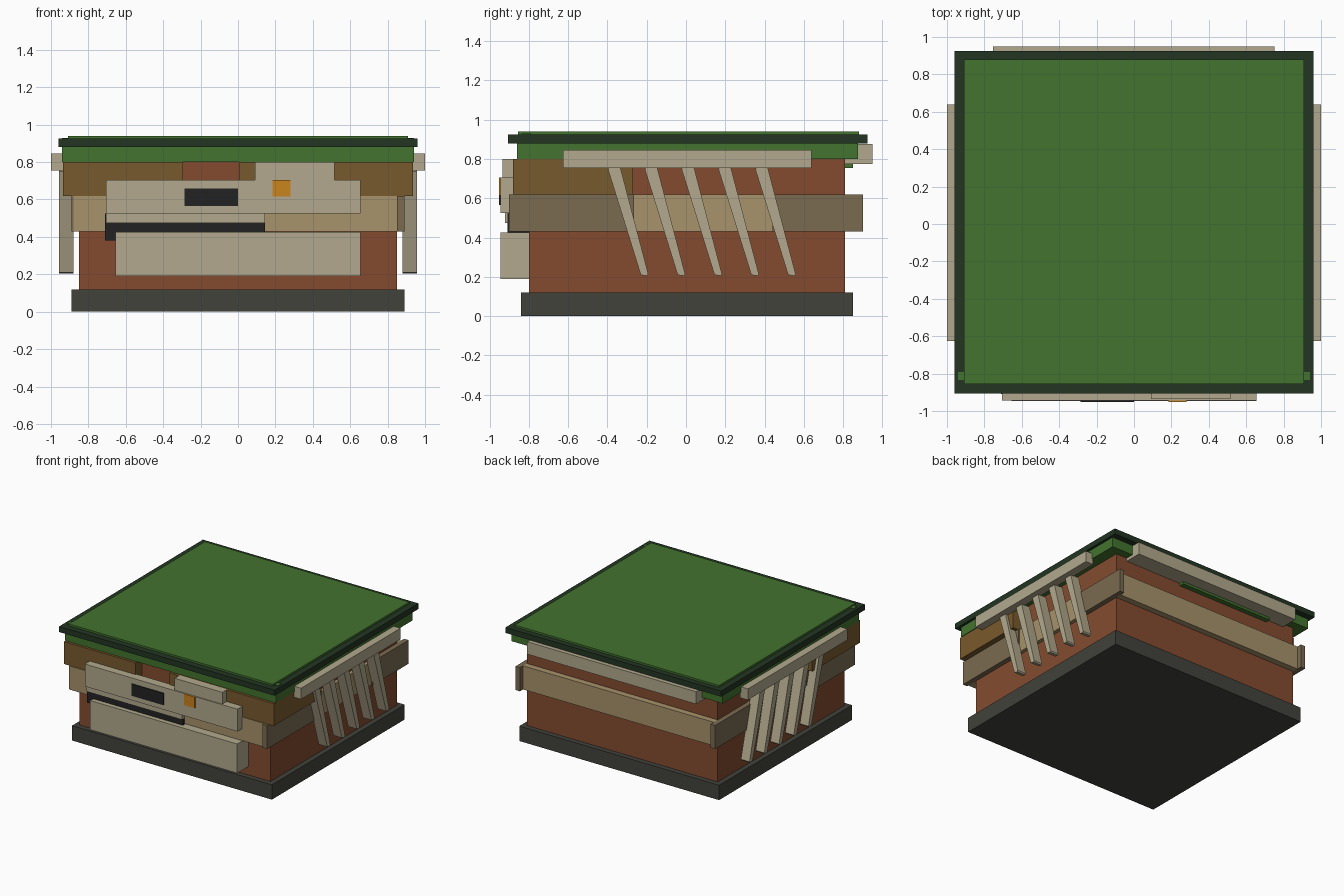
import bpy
import bmesh

cube = bpy.data.objects.get("Cube")
if cube:
    bpy.data.objects.remove(cube, do_unlink=True)


def linear(c):
    c /= 255
    return c / 12.92 if c <= 0.04045 else ((c + 0.055) / 1.055) ** 2.4


def material(name, *rgb):
    m = bpy.data.materials.new(name)
    color = [linear(c) for c in rgb] + [1]
    m.diffuse_color = color
    m.use_nodes = True
    m.node_tree.nodes["Principled BSDF"].inputs["Base Color"].default_value = color
    return m


brick = material("brick red", 132, 75, 48)
stone = material("dark stone", 66, 66, 60)
green = material("roof green", 66, 115, 46)
trim = material("dark green trim", 34, 53, 34)
cream = material("pale timber", 178, 169, 141)
brown = material("brown timber", 121, 90, 45)
tan = material("tan band", 167, 147, 107)
drab = material("drab band", 122, 107, 81)
black = material("black", 34, 34, 35)
orange = material("orange", 202, 131, 31)


def prism(name, mat, profile, x0, x1):
    """Extrude a y-z outline from x0 to x1."""
    bm = bmesh.new()
    face = bm.faces.new([bm.verts.new((x0, y, z)) for y, z in profile])
    out = bmesh.ops.extrude_face_region(bm, geom=[face])
    moved = [v for v in out["geom"] if isinstance(v, bmesh.types.BMVert)]
    bmesh.ops.translate(bm, verts=moved, vec=(x1 - x0, 0, 0))
    bmesh.ops.recalc_face_normals(bm, faces=bm.faces)
    mesh = bpy.data.meshes.new(name)
    bm.to_mesh(mesh)
    bm.free()
    mesh.materials.append(mat)
    obj = bpy.data.objects.new(name, mesh)
    bpy.context.collection.objects.link(obj)
    return obj


def box(name, mat, x, y, z):
    return prism(name, mat, [(y[0], z[0]), (y[1], z[0]), (y[1], z[1]), (y[0], z[1])], *x)


# Main building
box("foundation", stone, (-.89, .89), (-.84, .85), (0, .12))
box("walls", brick, (-.85, .85), (-.80, .81), (.12, .82))

# Roof
box("roof_fascia", green, (-.94, .94), (-.86, .875), (.80, .89))
box("roof_trim", trim, (-.96, .96), (-.905, .925), (.88, .925))
box("roof_top", green, (-.91, .91), (-.855, .88), (.90, .94))
box("back_eave_strip", green, (-.59, .24), (.80, .85), (.755, .81))

# Wall bands
box("front_band", tan, (-.88, .85), (-.885, -.79), (.43, .62))
box("back_band", tan, (-.85, .85), (.80, .86), (.43, .62))

# Parts repeated on both sides
for side, s in (("left", 1), ("right", -1)):
    box(side + "_band_middle", tan, (s * .84, s * .88), (-.265, .44), (.43, .62))
    front_end = -.90 if s > 0 else -.88
    box(side + "_band_front", drab, (s * .85, s * .89), (front_end, -.265), (.43, .62))
    box(side + "_band_back", drab, (s * .85, s * .89), (.44, .90), (.43, .62))
    box(side + "_corner_timber", brown, (s * .84, s * .935), (-.88, -.27), (.62, .80))
    box(side + "_beam", cream, (s * .93, s * 1.0), (-.625, .64), (.755, .845))
    box(side + "_roof_tab", green, (s * .90, s * .94), (-.835, -.79), (.90, .93))
    for i in range(5):
        top = -.365 + i * .1875
        foot = top + .155
        outline = [(top - .033, .75), (top - .02, .76), (top + .03, .76),
                   (foot + .018, .215), (foot + .012, .205), (foot - .02, .21)]
        prism(f"{side}_brace_{i + 1}", cream, outline, s * .88, s * .957)

# Front upper timbers
box("front_timber_right", brown, (-.935, -.295), (-.88, -.79), (.62, .80))
box("front_timber_left", brown, (.005, .935), (-.88, -.79), (.62, .80))

# Back beam
box("back_beam", cream, (-.755, .75), (.80, .95), (.775, .875))

# Front counter, shelf and sign board
box("counter", cream, (-.655, .655), (-.945, -.79), (.19, .425))
box("shelf", black, (-.71, .145), (-.908, -.79), (.38, .525))
box("shelf_rail", cream, (-.705, .145), (-.92, -.80), (.475, .53))
box("sign_board", cream, (-.705, .655), (-.943, -.87), (.525, .705))
box("upper_panel", cream, (.09, .515), (-.935, -.87), (.70, .80))
box("sign_window", black, (-.285, 0), (-.951, -.942), (.565, .66))
box("sign_plate", orange, (.185, .28), (-.951, -.942), (.615, .705))
